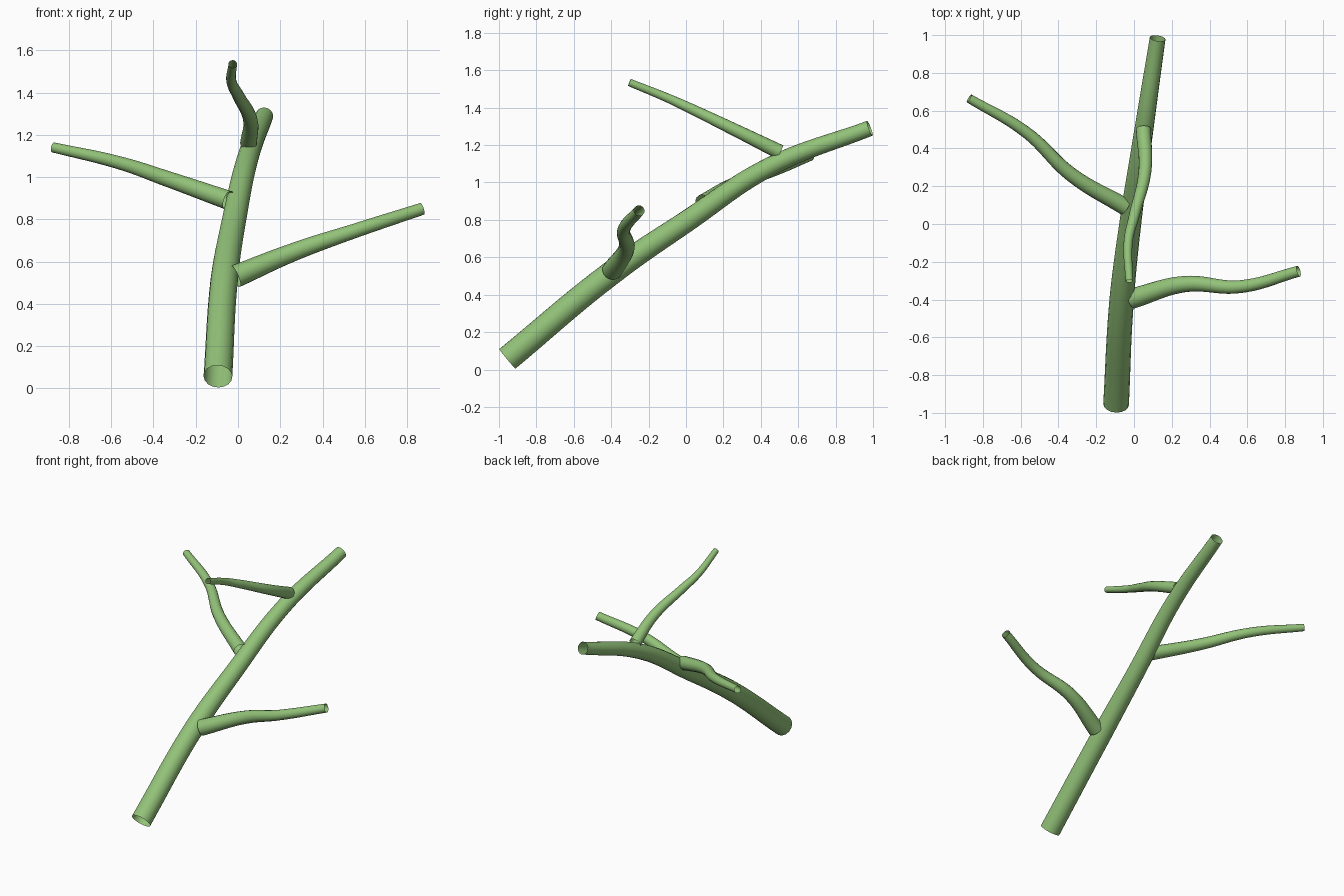
import bpy

cube = bpy.data.objects.get("Cube")
if cube:
    bpy.data.objects.remove(cube, do_unlink=True)

# Single leaf-green material
green = bpy.data.materials.new("stem_green")
green.use_nodes = True
COLOR = (0.29, 0.54, 0.19, 1.0)
green.diffuse_color = COLOR
bsdf = next(n for n in green.node_tree.nodes if n.type == 'BSDF_PRINCIPLED')
bsdf.inputs["Base Color"].default_value = COLOR


def tube(name, points):
    """Open-ended tapering tube through (x, y, z, radius) points."""
    curve = bpy.data.curves.new(name, 'CURVE')
    curve.dimensions = '3D'
    curve.bevel_depth = 1.0
    curve.bevel_resolution = 6
    curve.resolution_u = 10
    curve.use_fill_caps = False
    spline = curve.splines.new('BEZIER')
    spline.bezier_points.add(len(points) - 1)
    for bp, (x, y, z, r) in zip(spline.bezier_points, points):
        bp.co = (x, y, z)
        bp.radius = r
        bp.handle_left_type = bp.handle_right_type = 'AUTO'
    curve.materials.append(green)
    obj = bpy.data.objects.new(name, curve)
    bpy.context.collection.objects.link(obj)
    bpy.ops.object.select_all(action='DESELECT')
    obj.select_set(True)
    bpy.context.view_layer.objects.active = obj
    bpy.context.view_layer.update()
    bpy.ops.object.convert(target='MESH')
    bpy.ops.object.shade_smooth()


# Main stem, rising from front to back
tube("main_stem", [
    (-0.095, -0.955, 0.057, 0.068),
    (-0.065, -0.40, 0.515, 0.065),
    (-0.02, 0.0, 0.79, 0.058),
    (0.045, 0.45, 1.085, 0.051),
    (0.125, 0.983, 1.29, 0.042),
])

# Lower side branch
tube("left_branch", [
    (-0.012, -0.395, 0.53, 0.054),
    (0.27, -0.318, 0.648, 0.043),
    (0.56, -0.332, 0.748, 0.034),
    (0.872, -0.25, 0.85, 0.029),
])

# Middle side branch
tube("right_branch", [
    (-0.045, 0.09, 0.89, 0.046),
    (-0.33, 0.26, 0.99, 0.038),
    (-0.57, 0.485, 1.07, 0.031),
    (-0.873, 0.665, 1.14, 0.024),
])

# Upper twig reaching back over the front
tube("upper_branch", [
    (0.05, 0.503, 1.162, 0.040),
    (0.058, 0.28, 1.272, 0.034),
    (0.0, 0.04, 1.388, 0.028),
    (-0.03, -0.09, 1.448, 0.024),
    (-0.025, -0.303, 1.535, 0.020),
])
